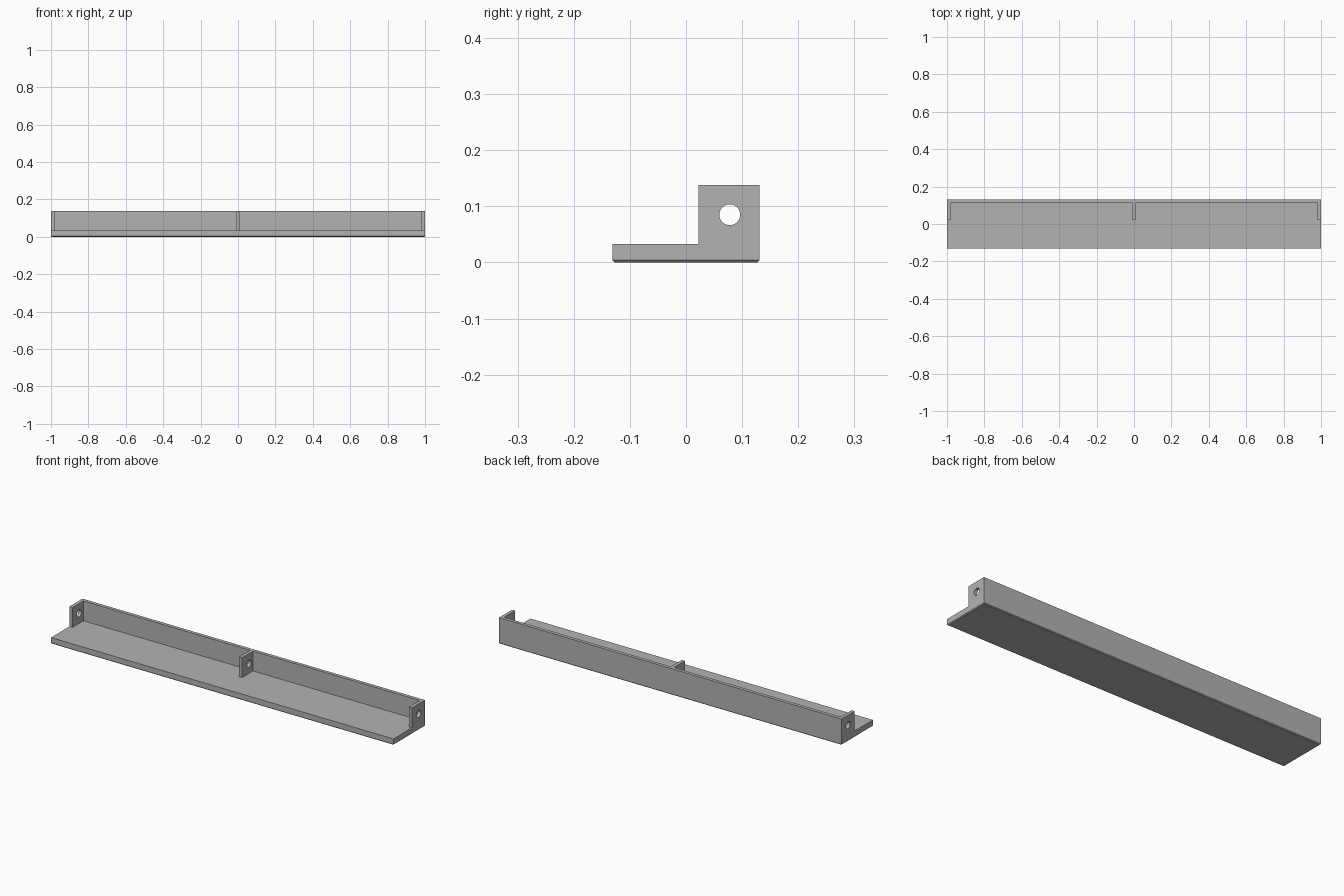
import bpy
import bmesh
import math
from mathutils import Matrix

cube = bpy.data.objects.get("Cube")
if cube:
    bpy.data.objects.remove(cube, do_unlink=True)

# Overall sizes
HALF_LEN, HALF_DEPTH = 1.0, 0.131
BASE_H, TOP = 0.033, 0.138
WALL_FRONT, TAB_FRONT, TAB_T = 0.113, 0.022, 0.018
HOLE_Y, HOLE_Z, HOLE_R = 0.078, 0.085, 0.0185
CHAMFER = 0.004

grey = bpy.data.materials.new("plain grey")
grey.use_nodes = True
colour = (0.45, 0.45, 0.45, 1)
grey.diffuse_color = colour
grey.node_tree.nodes["Principled BSDF"].inputs["Base Color"].default_value = colour


def make_object(name, bm):
    mesh = bpy.data.meshes.new(name)
    bm.to_mesh(mesh)
    bm.free()
    mesh.materials.append(grey)
    obj = bpy.data.objects.new(name, mesh)
    bpy.context.collection.objects.link(obj)
    return obj


def box(name, low, high, chamfer=0):
    bm = bmesh.new()
    bmesh.ops.create_cube(bm, size=1)
    for v in bm.verts:
        v.co = [h if c > 0 else l for c, l, h in zip(v.co, low, high)]
    if chamfer:
        bottom = [e for e in bm.edges if all(v.co.z == low[2] for v in e.verts)]
        bmesh.ops.bevel(bm, geom=bottom, offset=chamfer, segments=1, affect='EDGES')
    return make_object(name, bm)


def combine(target, tool, operation):
    bpy.context.view_layer.objects.active = target
    mod = target.modifiers.new(operation.lower(), 'BOOLEAN')
    mod.operation, mod.object, mod.solver = operation, tool, 'EXACT'
    bpy.ops.object.modifier_apply(modifier=mod.name)
    bpy.data.objects.remove(tool, do_unlink=True)


# Base shelf with a chamfered underside, plus the back wall
rail = box("angle_rail", (-HALF_LEN, -HALF_DEPTH, 0), (HALF_LEN, HALF_DEPTH, BASE_H), CHAMFER)
wall = box("back_wall", (-HALF_LEN, WALL_FRONT, BASE_H / 2), (HALF_LEN, HALF_DEPTH, TOP))
combine(rail, wall, 'UNION')

# Mounting tabs at both ends and the middle
for x in (-HALF_LEN + TAB_T / 2, 0, HALF_LEN - TAB_T / 2):
    tab = box("mounting_tab", (x - TAB_T / 2, TAB_FRONT, BASE_H / 2),
              (x + TAB_T / 2, HALF_DEPTH, TOP))
    combine(rail, tab, 'UNION')

# One long drill cuts the round hole through every tab
bm = bmesh.new()
bmesh.ops.create_cone(bm, cap_ends=True, segments=48, radius1=HOLE_R, radius2=HOLE_R, depth=3,
                      matrix=Matrix.Translation((0, HOLE_Y, HOLE_Z)) @ Matrix.Rotation(math.pi / 2, 4, 'Y'))
drill = make_object("hole_cutter", bm)
drill.hide_render = True
combine(rail, drill, 'DIFFERENCE')

# Merge flat regions, then smooth only the hole walls
bm = bmesh.new()
bm.from_mesh(rail.data)
bmesh.ops.remove_doubles(bm, verts=bm.verts, dist=0.0001)
bmesh.ops.dissolve_limit(bm, angle_limit=math.radians(1), verts=bm.verts, edges=bm.edges)
bm.to_mesh(rail.data)
bm.free()
bpy.ops.object.select_all(action='DESELECT')
rail.select_set(True)
bpy.context.view_layer.objects.active = rail
bpy.ops.object.shade_smooth_by_angle(angle=math.radians(30))
